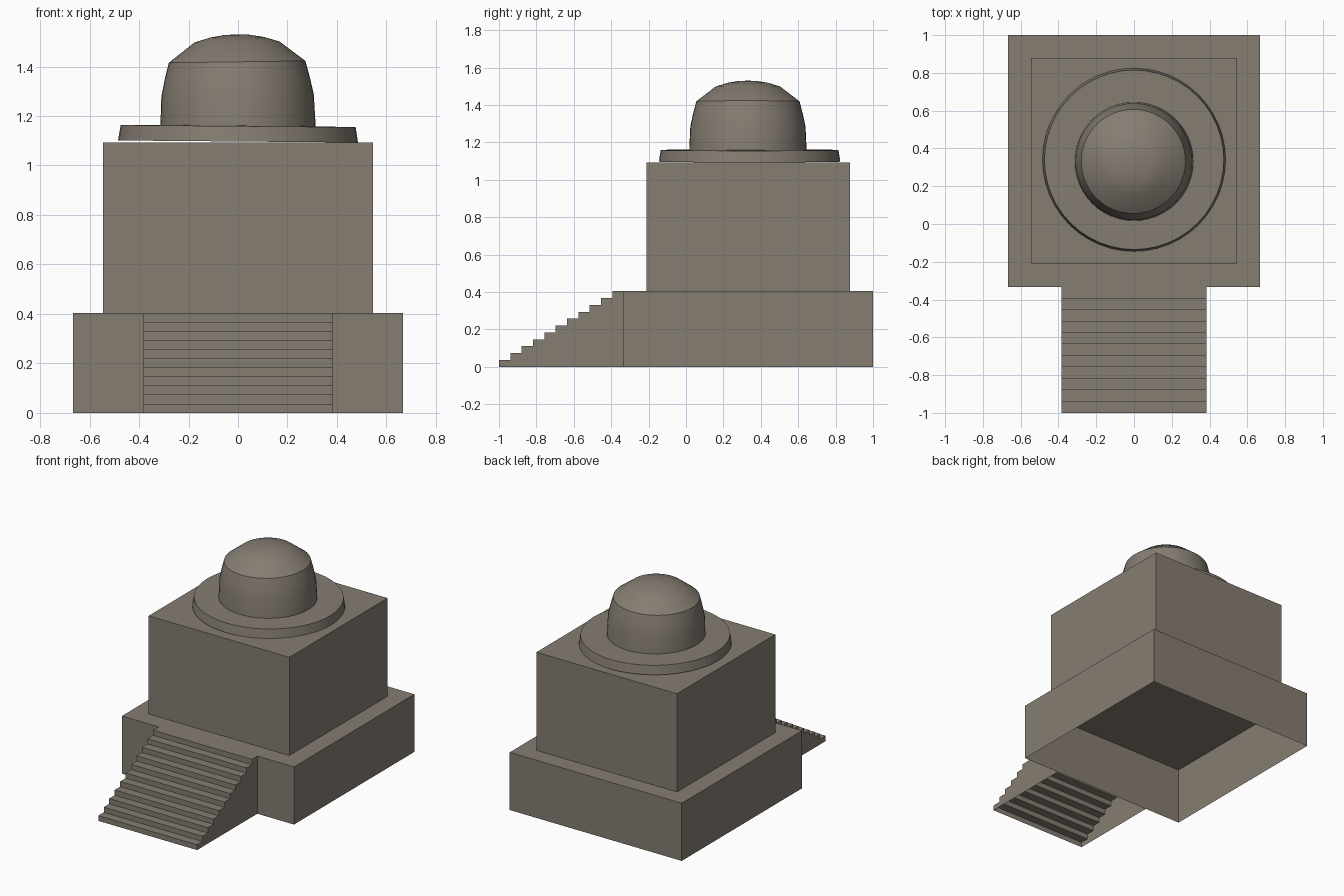
import bpy, bmesh, math

if "Cube" in bpy.data.objects:
    bpy.data.objects.remove(bpy.data.objects["Cube"])

stone = bpy.data.materials.new("warm grey stone")
stone.diffuse_color = (0.235, 0.205, 0.17, 1)
stone.use_nodes = True
stone.node_tree.nodes["Principled BSDF"].inputs["Base Color"].default_value = stone.diffuse_color


def finish(bm, name, location=(0, 0, 0), rotation=(0, 0, 0)):
    bmesh.ops.recalc_face_normals(bm, faces=bm.faces)
    mesh = bpy.data.meshes.new(name)
    bm.to_mesh(mesh)
    bm.free()
    mesh.materials.append(stone)
    obj = bpy.data.objects.new(name, mesh)
    obj.location, obj.rotation_euler = location, rotation
    bpy.context.collection.objects.link(obj)
    return obj


def open_box(name, half_x, y0, y1, z0, z1):
    """Box without an underside."""
    bm = bmesh.new()
    loop = [(-half_x, y0), (half_x, y0), (half_x, y1), (-half_x, y1)]
    low = [bm.verts.new((x, y, z0)) for x, y in loop]
    top = [bm.verts.new((x, y, z1)) for x, y in loop]
    bm.faces.new(top)
    for i in range(4):
        j = (i + 1) % 4
        bm.faces.new((low[i], low[j], top[j], top[i]))
    return finish(bm, name)


def lathe(name, profile, location, rotation, angle, segments=48):
    """Turned part from (radius, height) points; radius 0 closes on the axis."""
    bm = bmesh.new()
    verts = [bm.verts.new((r, 0, z)) for r, z in profile]
    edges = [bm.edges.new(pair) for pair in zip(verts, verts[1:])]
    bmesh.ops.spin(bm, geom=verts + edges, cent=(0, 0, 0), axis=(0, 0, 1),
                   angle=math.tau, steps=segments)
    bmesh.ops.remove_doubles(bm, verts=bm.verts, dist=1e-4)
    obj = finish(bm, name, location, rotation)
    bpy.ops.object.select_all(action='DESELECT')
    obj.select_set(True)
    bpy.context.view_layer.objects.active = obj
    bpy.ops.object.shade_smooth_by_angle(angle=math.radians(angle))
    return obj


def staircase(name, half_x, y0, y1, height, steps):
    """Hollow flight: treads, risers and two side walls, open below."""
    bm = bmesh.new()
    run, rise = (y1 - y0) / steps, height / steps
    path = [(y0, 0)]
    for i in range(steps):
        path += [(y0 + i * run, (i + 1) * rise), (y0 + (i + 1) * run, (i + 1) * rise)]
    sides = [[bm.verts.new((x, y, z)) for y, z in path] for x in (-half_x, half_x)]
    for i in range(len(path) - 1):
        bm.faces.new((sides[0][i], sides[1][i], sides[1][i + 1], sides[0][i + 1]))
    for side, x in zip(sides, (-half_x, half_x)):
        bm.faces.new(side + [bm.verts.new((x, y1, 0))])
    return finish(bm, name)


# Square masses and front steps
open_box("plinth", 0.667, -0.333, 1.0, 0, 0.404)
open_box("main_block", 0.545, -0.21, 0.878, 0.404, 1.092)
staircase("front_stairs", 0.383, -1.0, -0.333, 0.404, 11)

# Round base under the dome, sitting very slightly crooked
lathe("dome_base", [(0.485, 0), (0.475, 0.062), (0, 0.068)],
      (0, 0.34, 1.097), (0, math.radians(0.5), 0), 30)

# Dome: tapered drum with a crease, then a shallow cap
lathe("dome", [(0.314, 0), (0.308, 0.13), (0.293, 0.2), (0.276, 0.265),
               (0.172, 0.345), (0.11, 0.364), (0.05, 0.374), (0, 0.376)],
      (0, 0.331, 1.154), (0, math.radians(-0.8), 0), 24)
